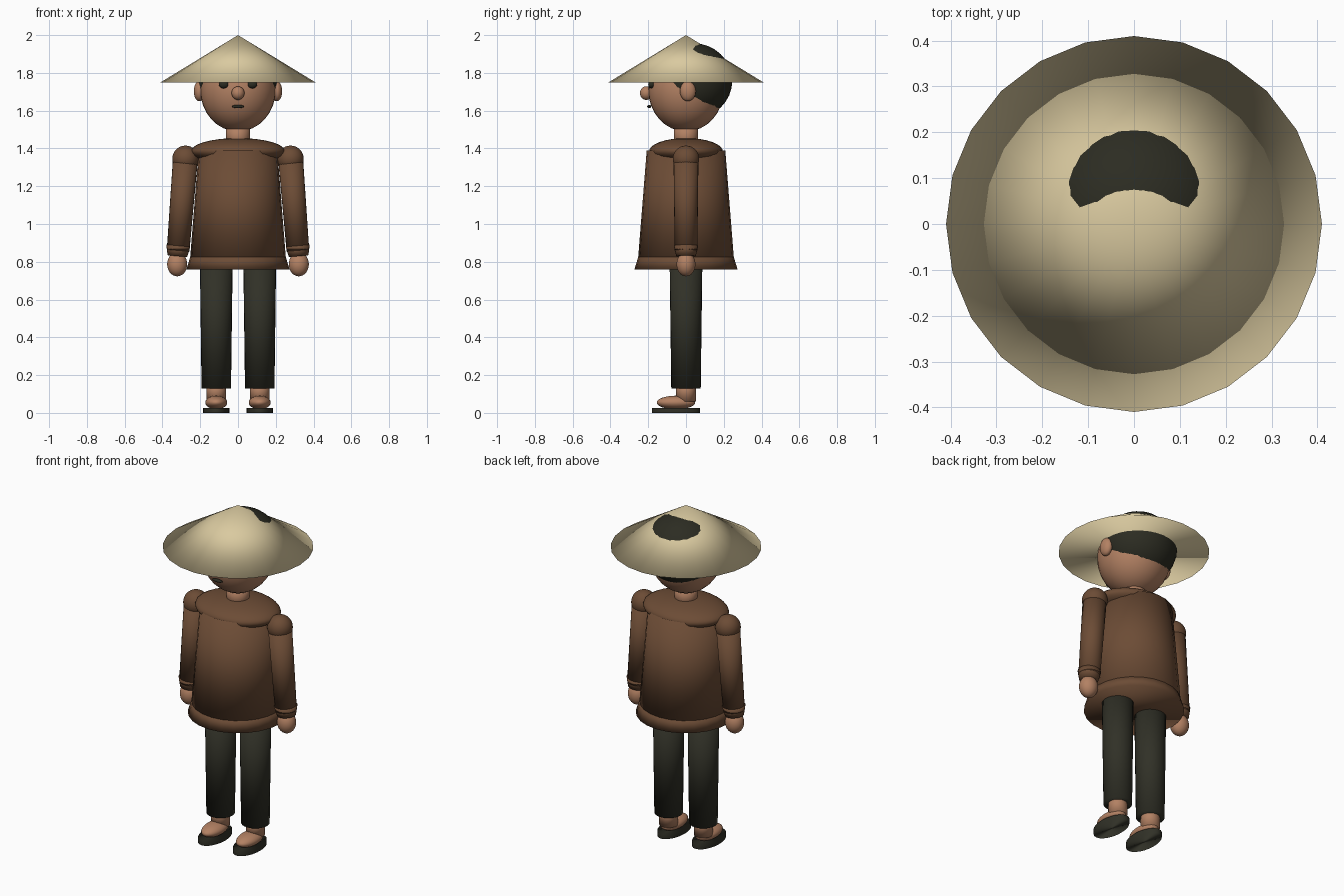
import bpy
from mathutils import Vector

cube = bpy.data.objects.get("Cube")
if cube:
    bpy.data.objects.remove(cube, do_unlink=True)


def material(name, rgb):
    m = bpy.data.materials.new(name)
    m.use_nodes = True
    m.diffuse_color = (*rgb, 1)
    m.node_tree.nodes["Principled BSDF"].inputs["Base Color"].default_value = (*rgb, 1)
    return m


STRAW = material("straw", (0.70, 0.59, 0.35))
SKIN = material("skin", (0.45, 0.22, 0.125))
BROWN = material("brown_cloth", (0.15, 0.072, 0.036))
DARK = material("dark_cloth", (0.03, 0.03, 0.02))
HAIR = material("black_hair", (0.025, 0.025, 0.016))


def finish(name, mat):
    ob = bpy.context.object
    ob.name = name
    ob.data.materials.append(mat)
    bpy.ops.object.shade_smooth()
    return ob


def ellipsoid(name, mat, center, radii, segments=32, rings=16):
    bpy.ops.mesh.primitive_uv_sphere_add(
        segments=segments, ring_count=rings, radius=1, location=center)
    bpy.context.object.scale = radii
    return finish(name, mat)


def taper(name, mat, start, end, r1, r2, sides=24):
    """Capped cone or cylinder running from start to end."""
    a, b = Vector(start), Vector(end)
    bpy.ops.mesh.primitive_cone_add(
        vertices=sides, radius1=r1, radius2=r2, depth=(b - a).length,
        location=(a + b) / 2)
    ob = bpy.context.object
    ob.rotation_mode = "QUATERNION"
    ob.rotation_quaternion = Vector((0, 0, 1)).rotation_difference(b - a)
    return finish(name, mat)


# Hat
taper("straw_hat", STRAW, (0, 0, 1.75), (0, 0, 2.0), 0.41, 0)

# Head
ellipsoid("head", SKIN, (0, 0, 1.71), (0.2, 0.2, 0.22))
ellipsoid("hair", HAIR, (0, 0.035, 1.758), (0.213, 0.21, 0.2))
ellipsoid("nose", SKIN, (0, -0.21, 1.693), (0.034, 0.034, 0.036))
ellipsoid("mouth", HAIR, (0, -0.195, 1.622), (0.033, 0.011, 0.009))
taper("neck", SKIN, (0, 0, 1.40), (0, 0, 1.53), 0.063, 0.063)

# Tunic
taper("tunic", BROWN, (0, 0, 0.80), (0, 0, 1.39), 0.255, 0.208)
taper("tunic_hem", BROWN, (0, 0, 0.76), (0, 0, 0.835), 0.273, 0.25)
ellipsoid("shoulder_yoke", BROWN, (0, 0, 1.385), (0.25, 0.195, 0.07))

# Paired parts
for side, s in (("left", 1), ("right", -1)):
    ellipsoid(side + "_eye", HAIR, (s * 0.075, -0.182, 1.738), (0.026, 0.018, 0.02))
    ellipsoid(side + "_ear", SKIN, (s * 0.205, 0.01, 1.703), (0.029, 0.042, 0.053))

    # Arm
    ellipsoid(side + "_shoulder", BROWN, (s * 0.278, 0, 1.345), (0.07, 0.07, 0.07))
    taper(side + "_sleeve", BROWN, (s * 0.317, 0, 0.86), (s * 0.278, 0, 1.35), 0.06, 0.066)
    taper(side + "_cuff", BROWN, (s * 0.321, 0, 0.83), (s * 0.316, 0, 0.885), 0.052, 0.064)
    ellipsoid(side + "_hand", SKIN, (s * 0.322, 0, 0.787), (0.053, 0.05, 0.064))

    # Leg
    taper(side + "_trouser", DARK, (s * 0.115, 0, 0.13), (s * 0.115, 0, 0.82), 0.078, 0.087)
    taper(side + "_ankle", SKIN, (s * 0.115, 0, 0.06), (s * 0.115, 0, 0.17), 0.052, 0.052)
    ellipsoid(side + "_foot", SKIN, (s * 0.115, -0.053, 0.055), (0.058, 0.102, 0.036))
    sole = taper(side + "_sole", DARK, (s * 0.115, -0.053, 0), (s * 0.115, -0.053, 0.026), 1, 1)
    sole.scale = (0.07, 0.127, 1)
